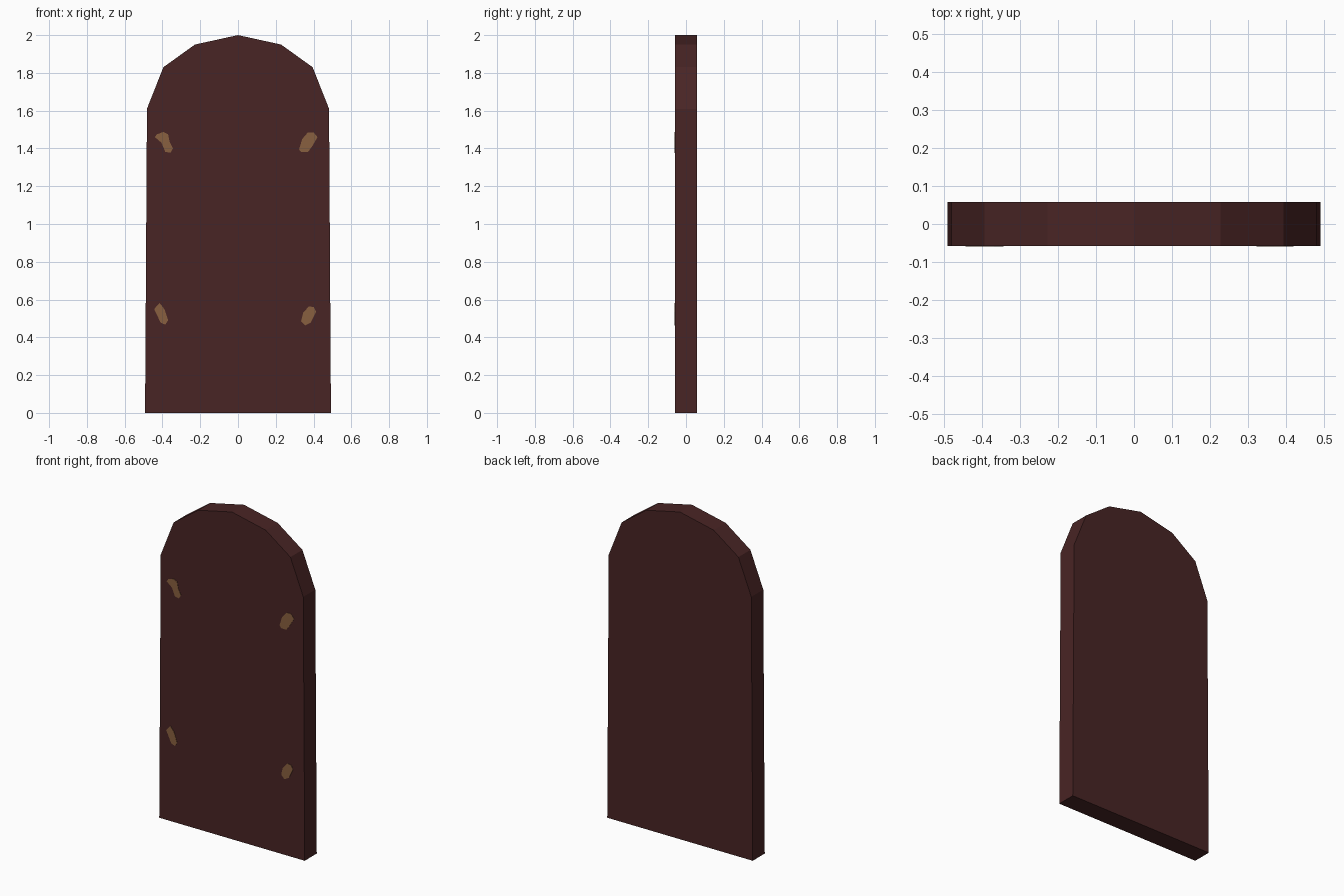
import bpy, bmesh

if "Cube" in bpy.data.objects:
    bpy.data.objects.remove(bpy.data.objects["Cube"])

HALF = 0.058  # half thickness of the slab


def material(name, rgb):
    m = bpy.data.materials.new(name)
    m.diffuse_color = (*rgb, 1.0)
    m.use_nodes = True
    m.node_tree.nodes["Principled BSDF"].inputs["Base Color"].default_value = m.diffuse_color
    return m


def extrude_profile(name, points, y0, y1, mat):
    """Flat (x, z) outline extruded along y."""
    bm = bmesh.new()
    face = bm.faces.new([bm.verts.new((x, y0, z)) for x, z in points])
    out = bmesh.ops.extrude_face_region(bm, geom=[face])
    verts = [g for g in out["geom"] if isinstance(g, bmesh.types.BMVert)]
    bmesh.ops.translate(bm, verts=verts, vec=(0, y1 - y0, 0))
    bmesh.ops.recalc_face_normals(bm, faces=bm.faces)
    me = bpy.data.meshes.new(name)
    bm.to_mesh(me)
    bm.free()
    me.materials.append(mat)
    ob = bpy.data.objects.new(name, me)
    bpy.context.collection.objects.link(ob)
    return ob


wood = material("dark red brown", (0.066, 0.018, 0.018))
tan = material("tan mark", (0.25, 0.115, 0.05))

# Arched slab: right half of the outline, mirrored to the left
right = [(0.492, 0), (0.482, 1.61), (0.395, 1.83), (0.228, 1.95)]
outline = right + [(0, 2.0)] + [(-x, z) for x, z in reversed(right)]
extrude_profile("arched_slab", outline, -HALF, HALF, wood)

# Small painted marks on the front, as thin plates
marks = {
    "upper_left_mark": [(-0.44, 1.46), (-0.43, 1.475), (-0.395, 1.487), (-0.37, 1.475),
                        (-0.362, 1.435), (-0.344, 1.40), (-0.358, 1.377), (-0.385, 1.382),
                        (-0.405, 1.43)],
    "upper_right_mark": [(0.323, 1.395), (0.34, 1.45), (0.37, 1.485), (0.40, 1.485),
                         (0.421, 1.46), (0.395, 1.415), (0.37, 1.38), (0.335, 1.38)],
    "lower_left_mark": [(-0.444, 0.55), (-0.415, 0.582), (-0.39, 0.55), (-0.37, 0.49),
                        (-0.385, 0.467), (-0.41, 0.478)],
    "lower_right_mark": [(0.334, 0.485), (0.345, 0.53), (0.375, 0.564), (0.402, 0.56),
                         (0.413, 0.535), (0.385, 0.478), (0.355, 0.463)],
}
for name, pts in marks.items():
    extrude_profile(name, pts, -HALF - 0.002, -HALF + 0.002, tan)
